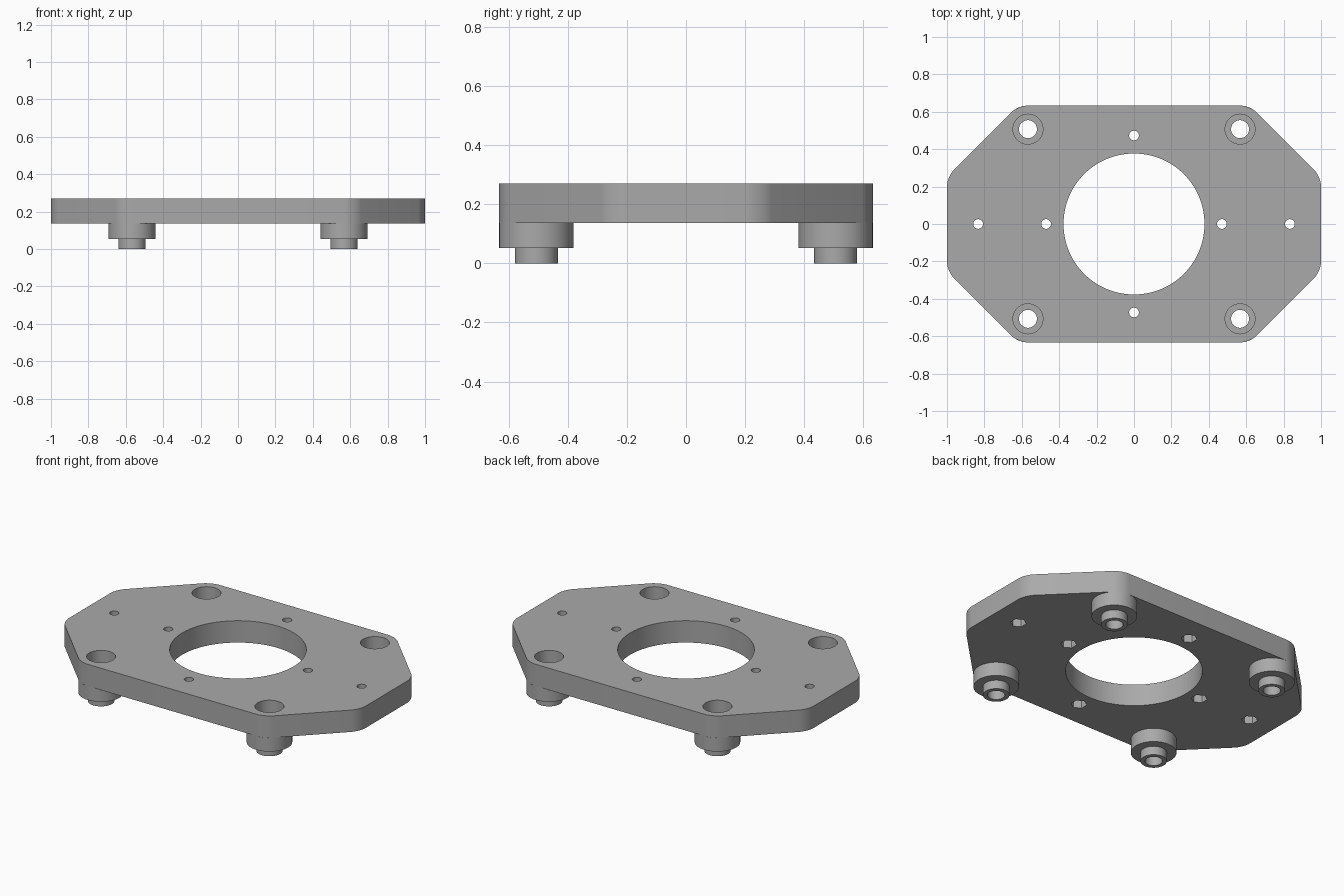
import bpy, bmesh, math
from mathutils import Matrix, Vector

cube = bpy.data.objects.get("Cube")
if cube:
    bpy.data.objects.remove(cube, do_unlink=True)

grey = bpy.data.materials.new("plain_grey")
grey.use_nodes = True
colour = (0.4, 0.4, 0.4, 1)
grey.diffuse_color = colour
grey.node_tree.nodes["Principled BSDF"].inputs["Base Color"].default_value = colour

BOTTOM, TOP = 0.137, 0.27
BOSS_X, BOSS_Y, BOSS_R = 0.567, 0.507, 0.126
SCREW_R, HEAD_R, HEAD_FLOOR, STEP = 0.048, 0.08, 0.09, 0.053
BOSSES = [(sx * BOSS_X, sy * BOSS_Y) for sx in (-1, 1) for sy in (-1, 1)]
SMALL = [(-0.833, 0), (0.833, 0), (-0.47, 0), (0.47, 0), (0, -0.473), (0, 0.473)]


def make_object(name, bm):
    bmesh.ops.recalc_face_normals(bm, faces=bm.faces)
    mesh = bpy.data.meshes.new(name)
    bm.to_mesh(mesh)
    bm.free()
    mesh.materials.append(grey)
    obj = bpy.data.objects.new(name, mesh)
    bpy.context.collection.objects.link(obj)
    return obj


def smooth(obj):
    bpy.ops.object.select_all(action="DESELECT")
    obj.select_set(True)
    bpy.context.view_layer.objects.active = obj
    bpy.ops.object.shade_smooth_by_angle(angle=math.radians(30))


def add_prism(bm, x, y, radius, z0, z1, sides, turn=0):
    place = Matrix.Translation((x, y, (z0 + z1) / 2)) @ Matrix.Rotation(turn, 4, "Z")
    bmesh.ops.create_cone(bm, cap_ends=True, segments=sides, radius1=radius,
                          radius2=radius, depth=z1 - z0, matrix=place)


def cut(target, name, bm):
    cutter = make_object(name, bm)
    cutter.hide_render = True
    mod = target.modifiers.new(name, "BOOLEAN")
    mod.operation, mod.solver, mod.object = "DIFFERENCE", "EXACT", cutter
    bpy.context.view_layer.objects.active = target
    bpy.ops.object.modifier_apply(modifier=name)
    bpy.data.objects.remove(cutter, do_unlink=True)


# Plate: octagonal outline with rounded corners
bm = bmesh.new()
corners = [(1, 0.253), (0.62, 0.633), (-0.62, 0.633), (-1, 0.253),
           (-1, -0.253), (-0.62, -0.633), (0.62, -0.633), (1, -0.253)]
outline = [bm.verts.new((x, y, BOTTOM)) for x, y in corners]
face = bm.faces.new(outline)
bmesh.ops.bevel(bm, geom=outline, offset=0.052, segments=8, profile=0.5,
                affect="VERTICES")
up = bmesh.ops.extrude_face_region(bm, geom=bm.faces[:], use_keep_orig=True)
bmesh.ops.translate(bm, vec=(0, 0, TOP - BOTTOM),
                    verts=[v for v in up["geom"] if isinstance(v, bmesh.types.BMVert)])
plate = make_object("plate", bm)

# Centre opening, screw head recesses and small holes
bm = bmesh.new()
add_prism(bm, 0, 0, 0.377, 0, 0.4, 96)
for x, y in BOSSES:
    add_prism(bm, x, y, HEAD_R, 0, 0.4, 48)
for x, y in SMALL:
    add_prism(bm, x, y, 0.026, 0, 0.4, 24)
cut(plate, "round_holes", bm)

# Hexagonal nut pockets in the underside
bm = bmesh.new()
for x, y in SMALL:
    add_prism(bm, x, y, 0.045, 0.1, BOTTOM + STEP, 6)
cut(plate, "nut_pockets", bm)
smooth(plate)

# Bosses: stepped hollow feet turned around the screw axis
profile = [(BOSS_R, BOTTOM), (BOSS_R, STEP), (0.073, STEP), (0.073, 0), (SCREW_R, 0),
           (SCREW_R, HEAD_FLOOR), (HEAD_R, HEAD_FLOOR), (HEAD_R, BOTTOM)]
for x, y in BOSSES:
    bm = bmesh.new()
    points = [bm.verts.new((r, 0, z)) for r, z in profile]
    edges = [bm.edges.new(pair) for pair in zip(points, points[1:] + points[:1])]
    bmesh.ops.spin(bm, geom=points + edges, cent=(0, 0, 0), axis=(0, 0, 1),
                   angle=math.tau, steps=48, use_merge=True)
    bmesh.ops.remove_doubles(bm, verts=bm.verts, dist=1e-5)
    bmesh.ops.translate(bm, vec=Vector((x, y, 0)), verts=bm.verts)
    side = ("back" if y > 0 else "front") + ("_left" if x > 0 else "_right")
    smooth(make_object(side + "_boss", bm))
